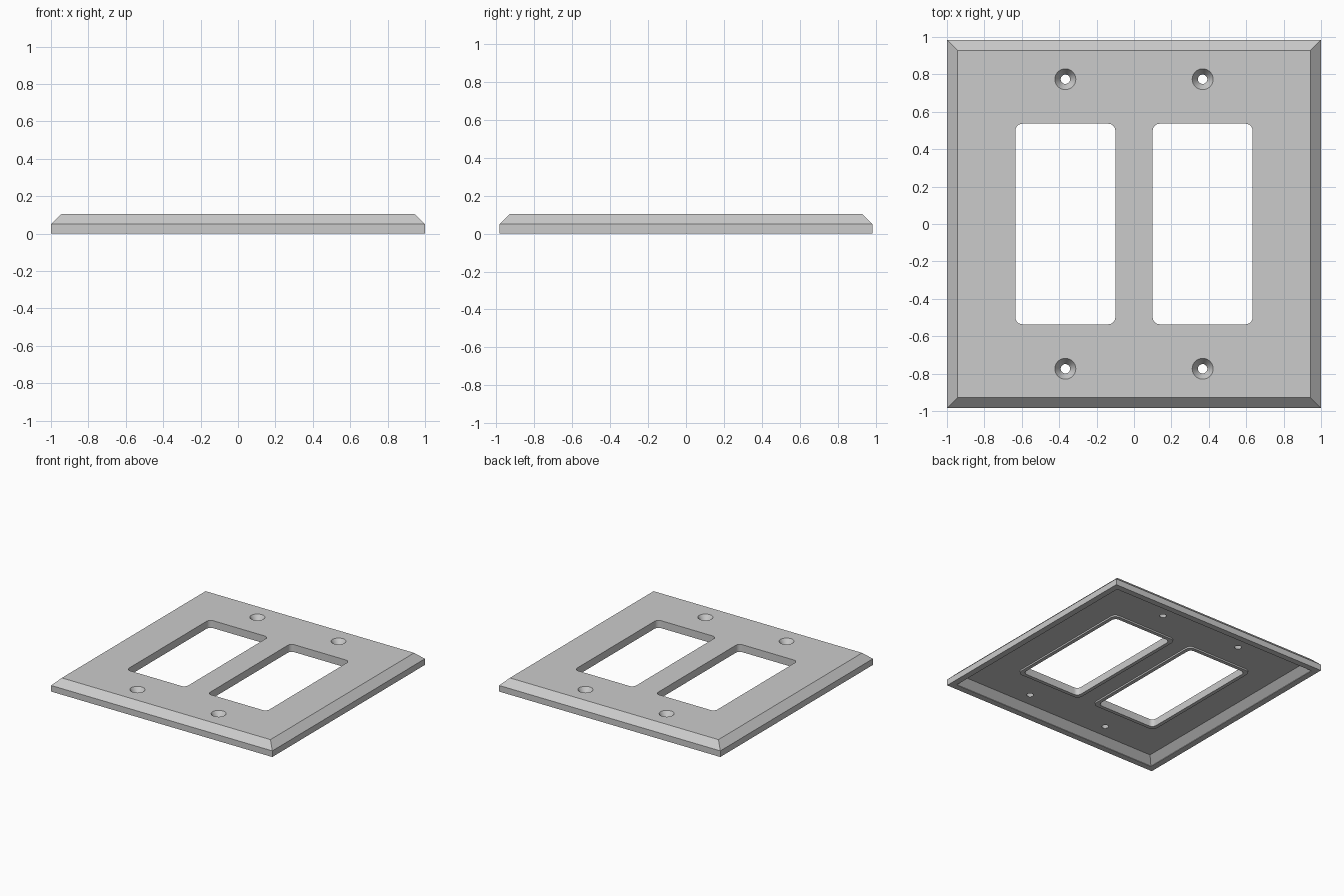
import bpy, bmesh, math

if "Cube" in bpy.data.objects:
    bpy.data.objects.remove(bpy.data.objects["Cube"], do_unlink=True)

HALF_X, HALF_Y, TOP, EDGE = 1.0, 0.985, 0.105, 0.05
BEVEL = 0.057
CEILING = 0.057
GANG_X, SCREW_Y = 0.367, 0.774

grey = bpy.data.materials.new("light grey plastic")
grey.use_nodes = True
grey.diffuse_color = (0.6, 0.6, 0.6, 1)
grey.node_tree.nodes["Principled BSDF"].inputs["Base Color"].default_value = (0.6, 0.6, 0.6, 1)


def rounded_rect(hx, hy, r=0, steps=6):
    """Counter-clockwise outline, optionally with rounded corners."""
    corners = [(1, 1), (-1, 1), (-1, -1), (1, -1)]
    if r == 0:
        return [(sx * hx, sy * hy) for sx, sy in corners]
    points = []
    for k, (sx, sy) in enumerate(corners):
        for i in range(steps + 1):
            a = (k + i / steps) * math.pi / 2
            points.append((sx * (hx - r) + r * math.cos(a), sy * (hy - r) + r * math.sin(a)))
    return points


def circle(r, count=32):
    return [(r * math.cos(i * math.tau / count), r * math.sin(i * math.tau / count))
            for i in range(count)]


def loft(name, sections, centre=(0, 0)):
    """Closed solid through a stack of (outline, z) sections."""
    bm = bmesh.new()
    rings = [[bm.verts.new((x + centre[0], y + centre[1], z)) for x, y in outline]
             for outline, z in sections]
    bm.faces.new(rings[0][::-1])
    bm.faces.new(rings[-1])
    for low, high in zip(rings, rings[1:]):
        for i in range(len(low)):
            j = (i + 1) % len(low)
            bm.faces.new((low[i], low[j], high[j], high[i]))
    bmesh.ops.recalc_face_normals(bm, faces=bm.faces)
    mesh = bpy.data.meshes.new(name)
    bm.to_mesh(mesh)
    bm.free()
    mesh.materials.append(grey)
    obj = bpy.data.objects.new(name, mesh)
    bpy.context.collection.objects.link(obj)
    return obj


def combine(target, tool, operation):
    """Apply a boolean and discard the tool."""
    mod = target.modifiers.new(operation.lower(), "BOOLEAN")
    mod.operation, mod.object, mod.solver = operation, tool, "EXACT"
    bpy.context.view_layer.objects.active = target
    bpy.ops.object.modifier_apply(modifier=mod.name)
    bpy.data.objects.remove(tool, do_unlink=True)


# Bevelled outer plate
plate = loft("wall_plate", [
    (rounded_rect(HALF_X, HALF_Y), 0),
    (rounded_rect(HALF_X, HALF_Y), EDGE),
    (rounded_rect(HALF_X - BEVEL, HALF_Y - BEVEL), TOP)])

# Hollow back with sloping sides
hollow = loft("hollow_cutter", [
    (rounded_rect(HALF_X - 0.05, HALF_Y - 0.05), -0.05),
    (rounded_rect(HALF_X - 0.05, HALF_Y - 0.05), 0.004),
    (rounded_rect(HALF_X - 0.103, HALF_Y - 0.103), CEILING)])
combine(plate, hollow, "DIFFERENCE")

for side in (-1, 1):
    # Raised lip behind each opening, then the opening itself
    centre = (side * GANG_X, 0)
    lip = rounded_rect(0.297, 0.566, 0.045)
    combine(plate, loft("lip", [(lip, 0.044), (lip, 0.085)], centre), "UNION")
    opening = rounded_rect(0.267, 0.536, 0.036)
    combine(plate, loft("opening_cutter", [(opening, -0.1), (opening, 0.2)], centre), "DIFFERENCE")

    # Countersunk screw holes
    for end in (-1, 1):
        hole = loft("screw_cutter", [
            (circle(0.025), -0.05), (circle(0.025), CEILING + 0.002),
            (circle(0.056), TOP), (circle(0.056), 0.2)], (side * GANG_X, end * SCREW_Y))
        combine(plate, hole, "DIFFERENCE")

# Smooth the curved corners and holes, keep the edges crisp
bpy.ops.object.select_all(action="DESELECT")
plate.select_set(True)
bpy.context.view_layer.objects.active = plate
bpy.ops.object.shade_smooth_by_angle(angle=math.radians(30))
